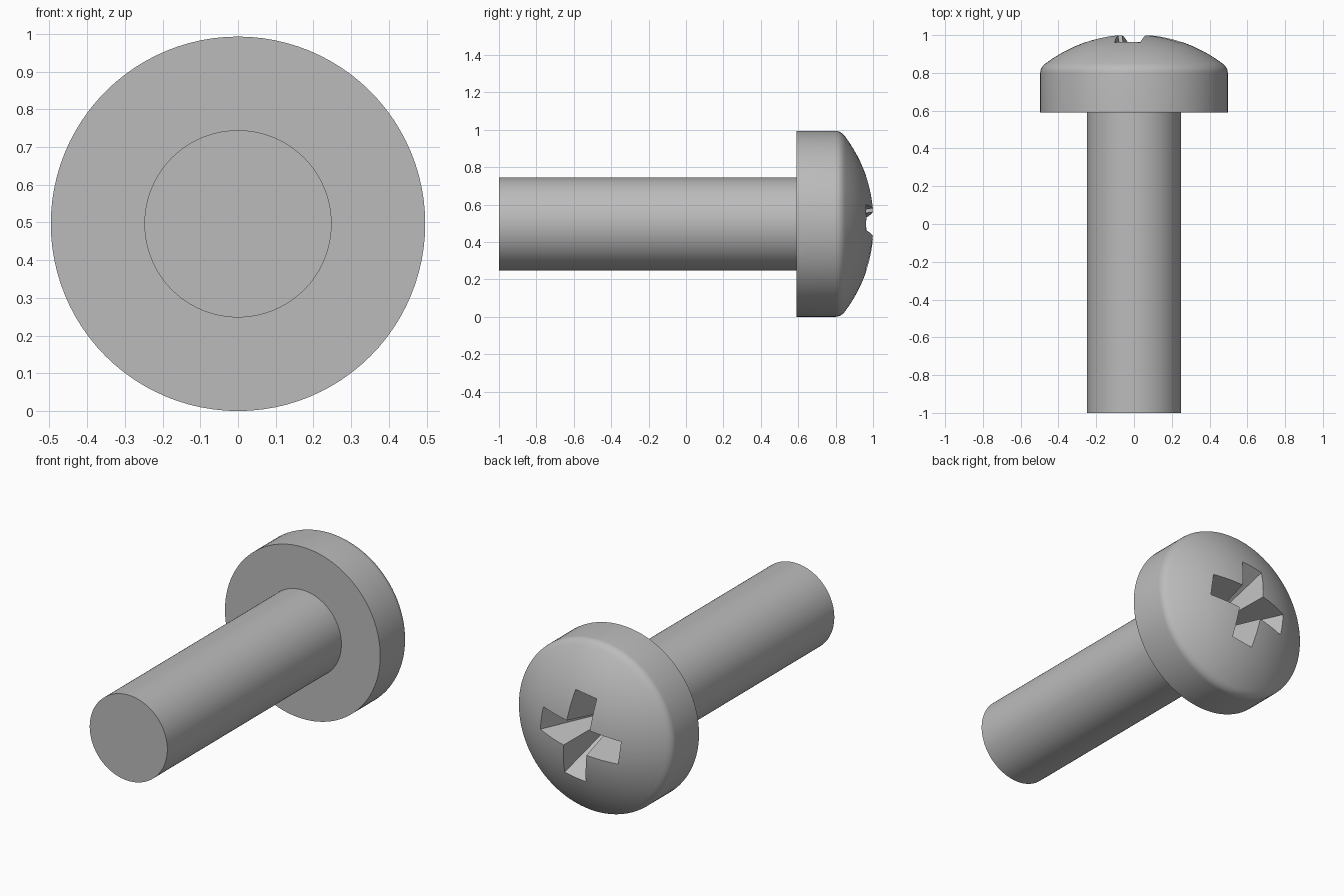
import bpy, bmesh, math
from mathutils import Matrix, Vector

if "Cube" in bpy.data.objects:
    bpy.data.objects.remove(bpy.data.objects["Cube"], do_unlink=True)

HEAD_R = 0.4965
SHANK_R = HEAD_R / 2
UNDERSIDE = 0.59
AXIS_Z = HEAD_R

steel = bpy.data.materials.new("grey steel")
steel.use_nodes = True
grey = (0.5, 0.5, 0.5, 1)
steel.diffuse_color = grey
steel.node_tree.nodes["Principled BSDF"].inputs["Base Color"].default_value = grey


def finish(name, bm):
    """Turn a bmesh into an object lying on the screw axis."""
    bmesh.ops.recalc_face_normals(bm, faces=bm.faces)
    mesh = bpy.data.meshes.new(name)
    bm.to_mesh(mesh)
    bm.free()
    mesh.materials.append(steel)
    obj = bpy.data.objects.new(name, mesh)
    obj.location.z = AXIS_Z
    bpy.context.collection.objects.link(obj)
    return obj


def lathe(name, profile, steps=96):
    """Spin (radius, y) points around the y axis."""
    bm = bmesh.new()
    verts = [bm.verts.new((r, y, 0)) for r, y in profile]
    edges = [bm.edges.new(pair) for pair in zip(verts, verts[1:])]
    bmesh.ops.spin(bm, geom=verts + edges, cent=(0, 0, 0), axis=(0, 1, 0),
                   angle=math.tau, steps=steps)
    bmesh.ops.remove_doubles(bm, verts=bm.verts, dist=1e-5)
    return finish(name, bm)


def smooth(obj):
    bpy.ops.object.select_all(action='DESELECT')
    obj.select_set(True)
    bpy.context.view_layer.objects.active = obj
    bpy.ops.object.shade_smooth_by_angle(angle=math.radians(30))


# Plain round shank
shank = lathe("shank", [(0, -1), (SHANK_R, -1), (SHANK_R, UNDERSIDE + 0.005),
                        (0, UNDERSIDE + 0.005)])

# Pan head: flat underside, straight rim, rounded shoulder, spherical dome
DOME_R, APEX, DOME_EDGE = 0.78, 1.006, 0.465


def dome_y(r):
    return APEX - DOME_R + math.sqrt(DOME_R ** 2 - r ** 2)


start, bend, end = Vector((HEAD_R, 0.8)), Vector((HEAD_R, 0.83)), Vector((DOME_EDGE, dome_y(DOME_EDGE)))
profile = [(0, UNDERSIDE), (HEAD_R, UNDERSIDE)]
for i in range(7):
    t = i / 6
    profile.append(tuple(start * (1 - t) ** 2 + bend * 2 * t * (1 - t) + end * t ** 2))
for i in range(1, 15):
    r = DOME_EDGE * (1 - i / 14)
    profile.append((r, dome_y(r)))
head = lathe("head", profile)

# Tapered cross recess, slightly turned
HALF, REACH, TURN = 0.068, 0.25, math.radians(-8)
TIP, RIM = 0.53, 0.96
bm = bmesh.new()
rings = []
for y in (0.6, 1.06):
    scale = (y - TIP) / (RIM - TIP)
    ring = []
    for quarter in range(4):
        turn = Matrix.Rotation(quarter * math.pi / 2 + TURN, 3, 'Y')
        for x, z in ((-HALF, REACH), (HALF, REACH), (HALF, HALF)):
            ring.append(bm.verts.new(turn @ Vector((x * scale, y, z * scale))))
    bm.faces.new(ring)
    rings.append(ring)
low, high = rings
for i in range(len(low)):
    j = (i + 1) % len(low)
    bm.faces.new((low[i], low[j], high[j], high[i]))
cutter = finish("recess_cutter", bm)
cutter.hide_render = True

cut = head.modifiers.new("recess", 'BOOLEAN')
cut.operation = 'DIFFERENCE'
cut.solver = 'EXACT'
cut.object = cutter
bpy.context.view_layer.objects.active = head
bpy.ops.object.modifier_apply(modifier=cut.name)
bpy.data.objects.remove(cutter, do_unlink=True)

for part in (shank, head):
    smooth(part)
